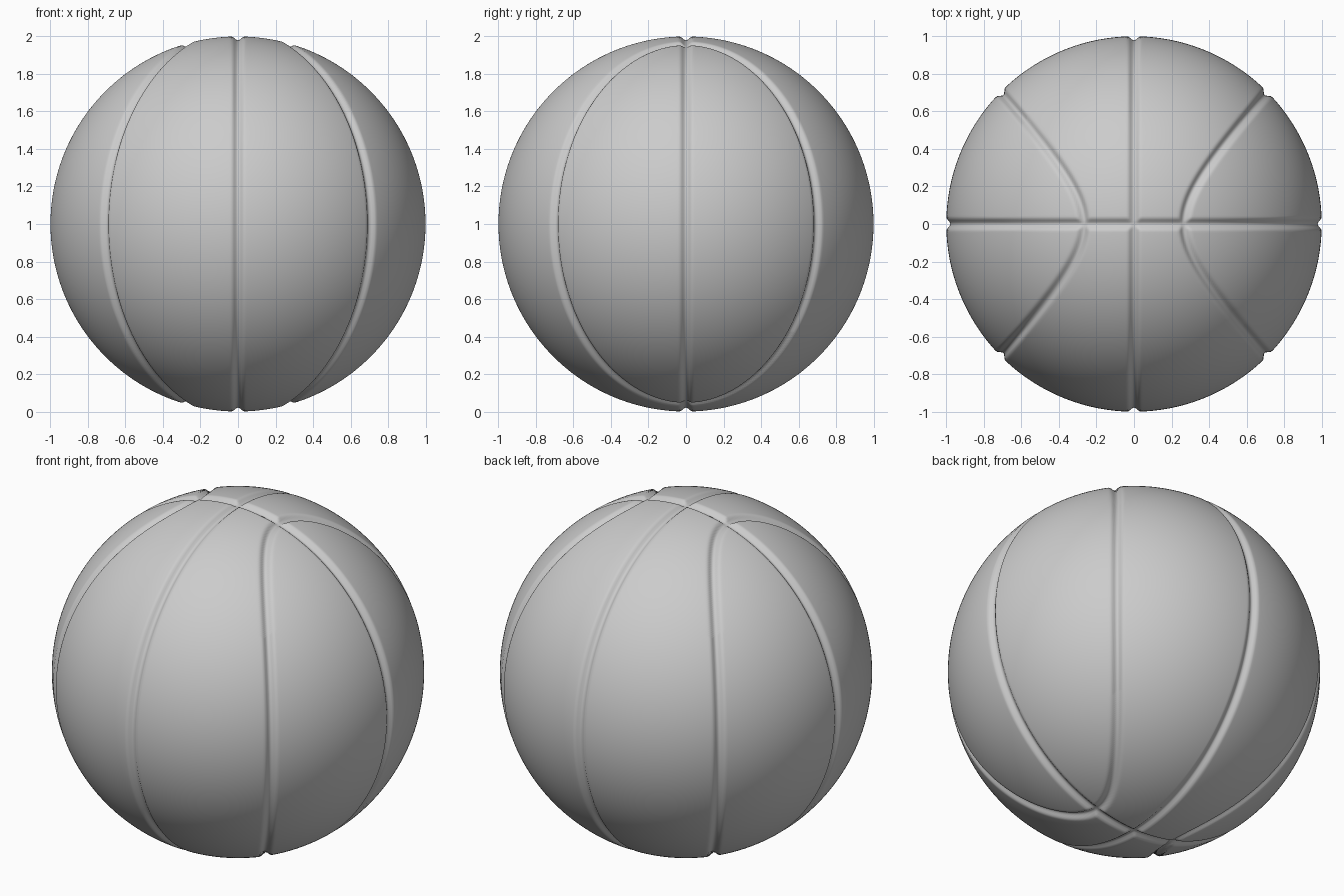
import bpy, bmesh, math
from mathutils import Vector, kdtree

if "Cube" in bpy.data.objects:
    bpy.data.objects.remove(bpy.data.objects["Cube"])

N = 144            # grid divisions per cube side (even, so seams fall on vertices)
HALF_WIDTH = 0.036
DEPTH = 0.022

# Curved side seam, one octant: bows from (0.27, 0) at the top to (0.7, 0.7) at the equator
STEPS = 500
seam = kdtree.KDTree(STEPS + 1)
for i in range(STEPS + 1):
    a = math.pi / 2 * i / STEPS
    y, z = 0.703 * math.cos(a), 0.963 * math.sin(a)
    seam.insert(Vector((math.sqrt(1 - y * y - z * z), y, z)), i)
seam.balance()


def groove(p):
    """Depth of the seam channel at a point of the unit sphere."""
    q = Vector((abs(p.x), abs(p.y), abs(p.z)))
    d = min(q.x, q.y, seam.find(q)[2])
    if d >= HALF_WIDTH:
        return 0.0
    return DEPTH * 0.5 * (1 + math.cos(math.pi * d / HALF_WIDTH))


# Ball: gridded cube, evenly rounded to a sphere, seams pressed in
bm = bmesh.new()
bmesh.ops.create_cube(bm, size=2)
bmesh.ops.subdivide_edges(bm, edges=bm.edges[:], cuts=N - 1, use_grid_fill=True)
for v in bm.verts:
    p = Vector([math.tan(c * math.pi / 4) for c in v.co]).normalized()
    v.co = p * (1 - groove(p)) + Vector((0, 0, 1))
for f in bm.faces:
    f.smooth = True
mesh = bpy.data.meshes.new("ball")
bm.to_mesh(mesh)
bm.free()
ball = bpy.data.objects.new("ball", mesh)
bpy.context.collection.objects.link(ball)
